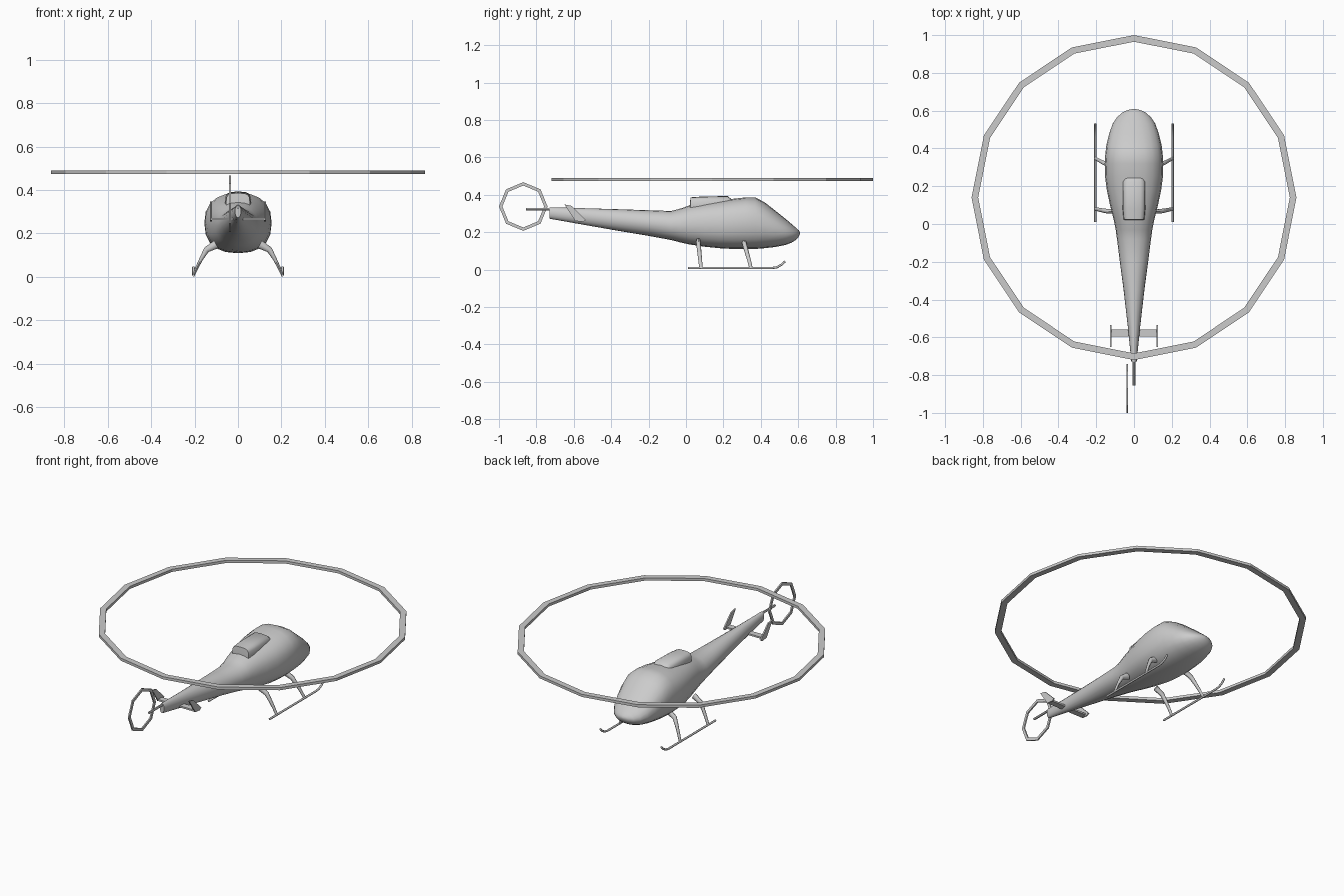
import bpy, bmesh, math
from mathutils import Vector

if "Cube" in bpy.data.objects:
    bpy.data.objects.remove(bpy.data.objects["Cube"])


def make(name, verts, faces, smooth=None):
    me = bpy.data.meshes.new(name)
    me.from_pydata(verts, [], faces)
    bm = bmesh.new()
    bm.from_mesh(me)
    bmesh.ops.recalc_face_normals(bm, faces=bm.faces)
    bm.to_mesh(me)
    bm.free()
    ob = bpy.data.objects.new(name, me)
    bpy.context.collection.objects.link(ob)
    if smooth:
        bpy.ops.object.select_all(action='DESELECT')
        ob.select_set(True)
        bpy.context.view_layer.objects.active = ob
        bpy.ops.object.shade_smooth_by_angle(angle=math.radians(smooth))
    return ob


def skin(name, rings, smooth=None):
    n = len(rings[0])
    verts = [v for r in rings for v in r]
    faces = [(i*n+j, i*n+(j+1) % n, (i+1)*n+(j+1) % n, (i+1)*n+j)
             for i in range(len(rings)-1) for j in range(n)]
    faces += [tuple(range(n)), tuple(range((len(rings)-1)*n, len(rings)*n))]
    return make(name, verts, faces, smooth)


def section(y, w, z0, z1, p, n=20):
    # superellipse cross-section across the body
    ring = []
    for k in range(n):
        a = 2*math.pi*k/n
        c, s = math.cos(a), math.sin(a)
        ring.append((w*math.copysign(abs(c)**(2/p), c), y,
                     (z0+z1)/2 + (z1-z0)/2*math.copysign(abs(s)**(2/p), s)))
    return ring


def box(name, lo, hi):
    q = [(lo[0], lo[2]), (hi[0], lo[2]), (hi[0], hi[2]), (lo[0], hi[2])]
    return skin(name, [[(x, y, z) for x, z in q] for y in (lo[1], hi[1])])


def ring_band(name, n, r_out, r_in, t, place):
    # flat polygonal hoop, mapped into space by place(u, v, w)
    verts, faces = [], []
    for k in range(n):
        a = 2*math.pi*k/n
        for r, w in ((r_out, -t), (r_out, t), (r_in, t), (r_in, -t)):
            verts.append(place(r*math.cos(a), r*math.sin(a), w))
        m = (k+1) % n
        faces += [(k*4+j, k*4+(j+1) % 4, m*4+(j+1) % 4, m*4+j) for j in range(4)]
    return make(name, verts, faces)


def tube(name, pts, sizes, n=6, smooth=None):
    # swept tube with an elliptical section: (side radius, up radius)
    pts = [Vector(p) for p in pts]
    rings = []
    for i, p in enumerate(pts):
        d = (pts[min(i+1, len(pts)-1)] - pts[max(i-1, 0)]).normalized()
        ref = Vector((0, 1, 0)) if abs(d.y) < .7 else Vector((1, 0, 0))
        u = (ref - d*ref.dot(d)).normalized()
        v = d.cross(u)
        a, b = sizes[i]
        rings.append([p + u*a*math.cos(2*math.pi*k/n) + v*b*math.sin(2*math.pi*k/n)
                      for k in range(n)])
    return skin(name, rings, smooth)


# fuselage and tail boom: y, half width, bottom, top, squareness
stations = [
    (-.73, .014, .272, .333, 2), (-.55, .032, .24, .328, 2),
    (-.35, .055, .205, .322, 2), (-.2, .075, .18, .317, 2),
    (-.08, .09, .158, .313, 2.1), (-.03, .097, .145, .326, 2.1),
    (.02, .107, .134, .343, 2.2), (.1, .127, .122, .356, 2.3),
    (.18, .144, .114, .367, 2.4), (.25, .153, .11, .378, 2.4),
    (.32, .155, .109, .386, 2.4), (.37, .152, .11, .386, 2.4),
    (.42, .146, .114, .36, 2.3), (.48, .131, .121, .313, 2.2),
    (.53, .113, .131, .273, 2.1), (.565, .09, .144, .243, 2),
    (.59, .062, .16, .222, 2), (.603, .034, .176, .21, 2),
    (.609, .006, .19, .2, 2)]
skin("fuselage", [section(*s) for s in stations], 60)

# engine cowl on the roof
skin("engine_cowl", [section(y, w, .29, z, 3.5, 16) for y, w, z in
                     ((.02, .045, .345), (.024, .055, .386), (.08, .06, .39),
                      (.222, .06, .393), (.245, .055, .375))], 40)

# rotor hoops
ring_band("main_rotor_ring", 16, .86, .825, .008,
          lambda u, v, w: (u, .14+v, .482+w))
ring_band("tail_rotor_ring", 8, .13, .112, .004,
          lambda u, v, w: (-.037+w, -.87+u, .337+v))

# tail spar
tube("tail_spar", [(0, -.70, .322), (0, -.855, .322)], [(.007, .007)]*2)

# stabiliser with swept end plates
box("stabiliser", (-.125, -.595, .262), (.125, -.558, .272))
plate = [(-.65, .348), (-.61, .34), (-.535, .265), (-.55, .255), (-.592, .26)]
for side, s in (("left", -1), ("right", 1)):
    skin("end_plate_"+side,
         [[(s*x, y, z) for y, z in plate] for x in (.12, .128)])

    # landing skid with upturned toe
    tube("skid_"+side, [(s*.205, y, z) for y, z in
         ((.01, .008), (.46, .008), (.485, .012), (.51, .025), (.53, .044))],
         [(.006, .006)]*5, 8, 50)

    # flared skid legs
    for end, yt, yb in (("rear", .066, .08), ("front", .31, .348)):
        path = [(.10, .15, 0), (.145, .125, .15), (.168, .085, .45),
                (.188, .045, .75), (.206, .005, 1)]
        tube("leg_%s_%s" % (end, side),
             [(s*x, yt+(yb-yt)*f, z) for x, z, f in path],
             [(.012, .02), (.012, .014), (.011, .009), (.01, .007), (.009, .006)],
             8, 50)
